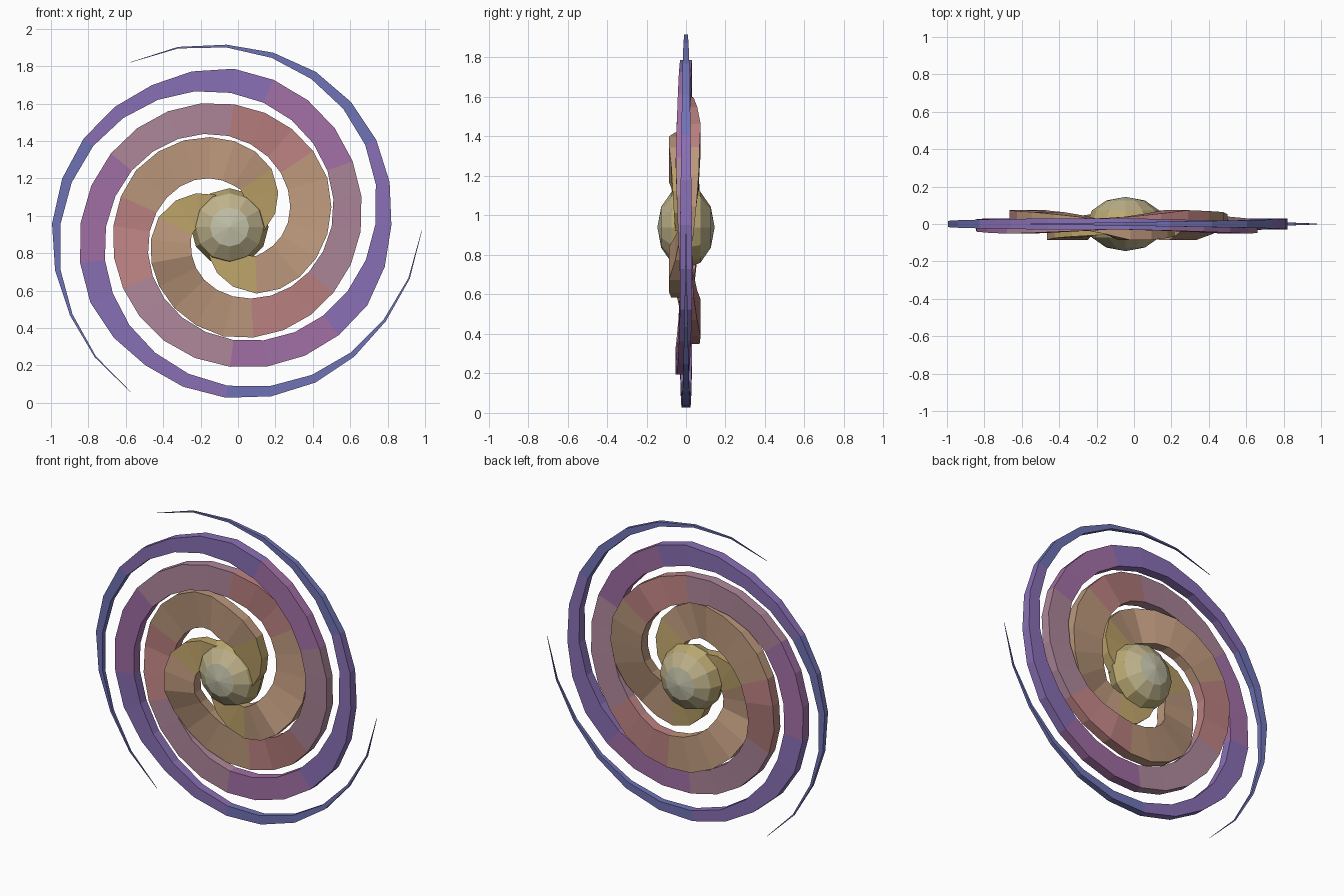
import bpy, bmesh, math
from mathutils import Vector, Matrix

if "Cube" in bpy.data.objects:
    bpy.data.objects.remove(bpy.data.objects["Cube"])

CENTRE = Vector((-0.045, 0, 0.94))


def material(name, rgb):
    m = bpy.data.materials.new(name)
    m.diffuse_color = (*rgb, 1)
    m.use_nodes = True
    m.node_tree.nodes["Principled BSDF"].inputs["Base Color"].default_value = m.diffuse_color
    return m


def finish(bm, name, mats):
    bmesh.ops.recalc_face_normals(bm, faces=bm.faces)
    me = bpy.data.meshes.new(name)
    bm.to_mesh(me)
    bm.free()
    for m in mats:
        me.materials.append(m)
    ob = bpy.data.objects.new(name, me)
    ob.location = CENTRE
    bpy.context.collection.objects.link(ob)


# Arm colours, each used up to the given angle back from the tip
bands = [(85, material("blue", (.16, .17, .46))),
         (165, material("purple", (.25, .16, .46))),
         (200, material("violet", (.36, .16, .38))),
         (265, material("mauve", (.42, .24, .32))),
         (315, material("rose", (.50, .22, .22))),
         (410, material("copper", (.50, .31, .20))),
         (999, material("gold", (.50, .36, .14)))]
arm_mats = [m for _, m in bands]


def interp(x, pts):
    for (x0, y0), (x1, y1) in zip(pts, pts[1:]):
        if x <= x1:
            return y0 + (y1 - y0) * (x - x0) / (x1 - x0)
    return pts[-1][1]


# Arm profiles against degrees back from the tip
RADIUS = [(0, 1.028), (33, .962), (56, .933), (86, .888), (120, .823), (149, .784),
          (213, .67), (268, .575), (329, .479), (355, .428), (393, .348),
          (422, .288), (440, .225), (465, .135), (480, .08)]
WIDTH = [(0, .002), (33, .016), (60, .045), (120, .085), (150, .13), (213, .145),
         (268, .17), (329, .22), (400, .22), (440, .18), (480, .14)]
THICK = [(0, .002), (56, .032), (120, .06), (480, .068)]
OFFSET = [(0, 0), (150, 0), (213, -.022), (268, .005), (300, .042), (335, .03),
          (365, 0), (393, -.06), (425, -.038), (480, -.015)]


def spine(d, tip):
    r, a = interp(d, RADIUS), math.radians(tip - d)
    return Vector((r * math.cos(a), interp(d, OFFSET), r * math.sin(a)))


def spiral_arm(name, tip):
    bm = bmesh.new()
    rings = []
    steps = [i * 15 for i in range(33)]
    for d in steps:
        p = spine(d, tip)
        t = spine(d + 8, tip) - spine(d - 8, tip)
        side = Vector((t.z, 0, -t.x)).normalized() * interp(d, WIDTH) / 2
        up = Vector((0, interp(d, THICK) / 2, 0))
        rings.append([bm.verts.new(p + side * s + up * u)
                      for s, u in ((1, 1), (-1, 1), (-1, -1), (1, -1))])
    for d, a, b in zip(steps, rings, rings[1:]):
        idx = next(i for i, (lim, _) in enumerate(bands) if d < lim)
        for k in range(4):
            f = bm.faces.new((a[k], a[(k + 1) % 4], b[(k + 1) % 4], b[k]))
            f.material_index = idx
    bm.faces.new(rings[0])
    bm.faces.new(rings[-1]).material_index = len(bands) - 1
    finish(bm, name, arm_mats)


# Three matching spiral arms
for i in range(3):
    spiral_arm(f"spiral_arm_{i + 1}", -1 + 120 * i + 2 * (i == 1))

# Flattened faceted core, paler at the poles
bm = bmesh.new()
bmesh.ops.create_uvsphere(bm, u_segments=12, v_segments=6, radius=1)
bmesh.ops.transform(bm, verts=bm.verts,
                    matrix=Matrix.Diagonal((.208, .145, .208, 1)) @ Matrix.Rotation(math.pi / 2, 4, 'X'))
for f in bm.faces:
    y = abs(f.calc_center_median().y)
    f.material_index = 0 if y > .115 else 1 if y > .07 else 2
finish(bm, "core", [material("pale_core", (.55, .54, .40)),
                    material("cream_core", (.52, .45, .26)),
                    material("yellow_core", (.50, .40, .17))])
